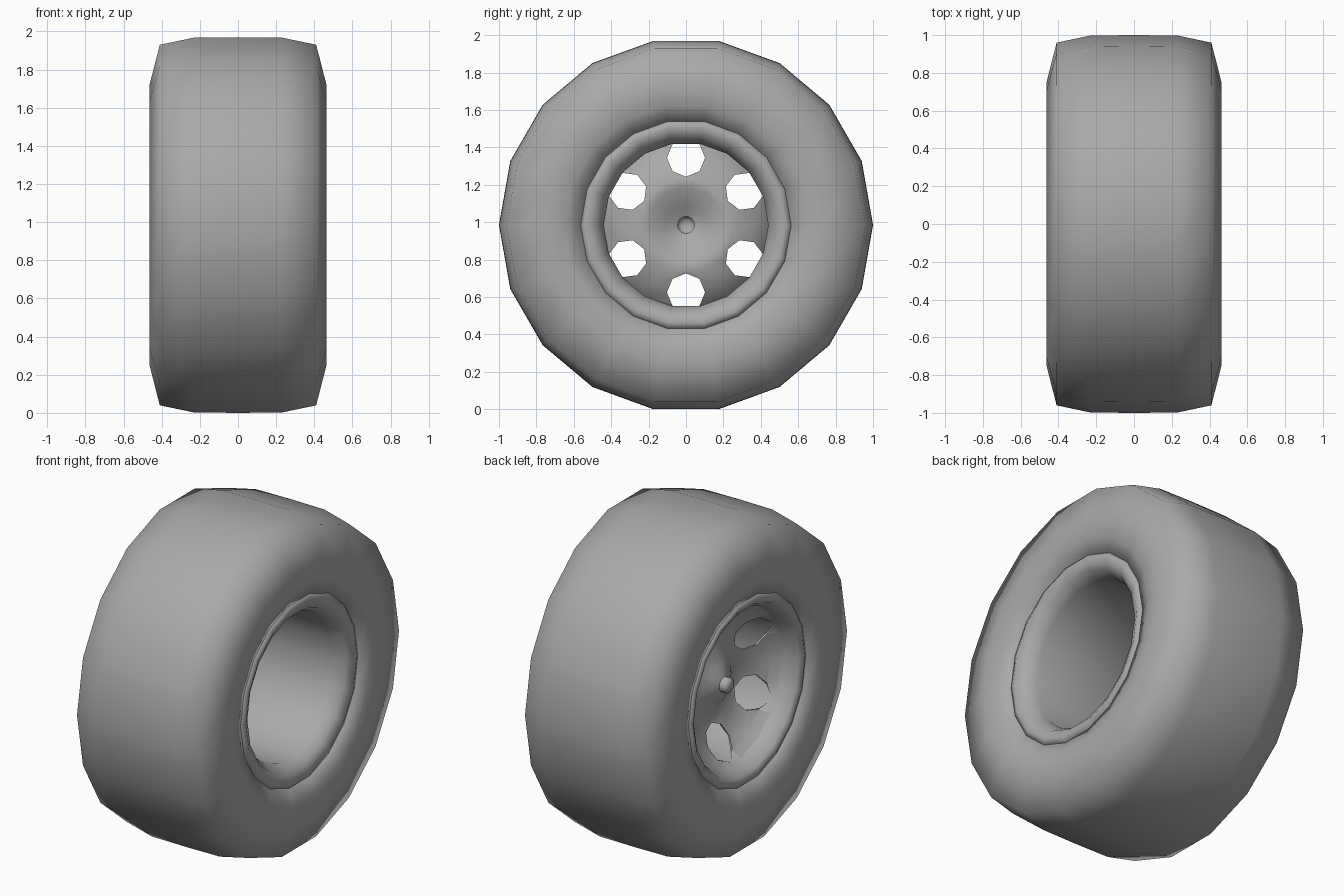
import bpy, bmesh, math
from mathutils import Matrix

cube = bpy.data.objects.get("Cube")
if cube:
    bpy.data.objects.remove(cube, do_unlink=True)

SIDES = 18
CENTRE = 0.985

grey = bpy.data.materials.new("plain_grey")
grey.use_nodes = True
colour = (0.4, 0.4, 0.4, 1)
grey.diffuse_color = colour
grey.node_tree.nodes["Principled BSDF"].inputs["Base Color"].default_value = colour


def finish(name, bm):
    bmesh.ops.remove_doubles(bm, verts=bm.verts, dist=0.0005)
    bmesh.ops.recalc_face_normals(bm, faces=bm.faces)
    mesh = bpy.data.meshes.new(name)
    bm.to_mesh(mesh)
    bm.free()
    ob = bpy.data.objects.new(name, mesh)
    bpy.context.collection.objects.link(ob)
    ob.location.z = CENTRE
    mesh.materials.append(grey)
    return ob


def lathe(name, profile, closed=True):
    """Turn (x, radius) points around the axle."""
    bm = bmesh.new()
    rings = []
    for k in range(SIDES):
        a = math.tau * k / SIDES
        rings.append([bm.verts.new((x, r * math.cos(a), r * math.sin(a)))
                      for x, r in profile])
    count = len(profile)
    for k in range(SIDES):
        one, two = rings[k], rings[(k + 1) % SIDES]
        for i in range(count if closed else count - 1):
            j = (i + 1) % count
            bm.faces.new((one[i], one[j], two[j], two[i]))
    return finish(name, bm)


def smooth(ob, degrees):
    bpy.ops.object.select_all(action='DESELECT')
    ob.select_set(True)
    bpy.context.view_layer.objects.active = ob
    bpy.ops.object.shade_smooth_by_angle(angle=math.radians(degrees))


# Tyre: symmetric rounded-square section
half = [(0.41, 0.56), (0.445, 0.65), (0.463, 0.75), (0.41, 0.96), (0.23, 0.998)]
tyre = lathe("tyre", half + [(0, 1.0)] + [(-x, r) for x, r in reversed(half)])
smooth(tyre, 80)

# Rim: rounded lip on both sides joined by the barrel
rim = lathe("rim", [(0.41, 0.565), (0.425, 0.53), (0.395, 0.475), (0.33, 0.44),
                    (-0.2, 0.45), (-0.34, 0.475), (-0.405, 0.505),
                    (-0.425, 0.535), (-0.41, 0.565)])
smooth(rim, 80)

# Dished wheel disc with a raised conical hub and axle knob
face = [(-0.335, 0.485), (-0.26, 0.435), (-0.21, 0.36), (-0.165, 0.25),
        (-0.17, 0.2), (-0.225, 0.11), (-0.255, 0.045), (-0.29, 0.045),
        (-0.305, 0.025), (-0.305, 0)]
back = [(x + 0.012, r) for x, r in reversed(face)]
disc = lathe("wheel_disc", face + back, closed=True)

# Six round openings through the disc
bm = bmesh.new()
for k in range(6):
    a = math.radians(90 + 60 * k)
    place = Matrix.Translation((-0.22, 0.36 * math.cos(a), 0.36 * math.sin(a)))
    turn = Matrix.Rotation(a, 4, 'X') @ Matrix.Rotation(math.pi / 2, 4, 'Y')
    bmesh.ops.create_cone(bm, cap_ends=True, segments=8, radius1=0.102,
                          radius2=0.102, depth=0.4, matrix=place @ turn)
cutter = finish("opening_cutter", bm)
cutter.hide_render = True
cutter.hide_viewport = False

cut = disc.modifiers.new("openings", 'BOOLEAN')
cut.operation = 'DIFFERENCE'
cut.solver = 'EXACT'
cut.object = cutter
bpy.context.view_layer.update()
bpy.context.view_layer.objects.active = disc
bpy.ops.object.modifier_apply(modifier=cut.name)
bpy.data.objects.remove(cutter, do_unlink=True)
smooth(disc, 60)
